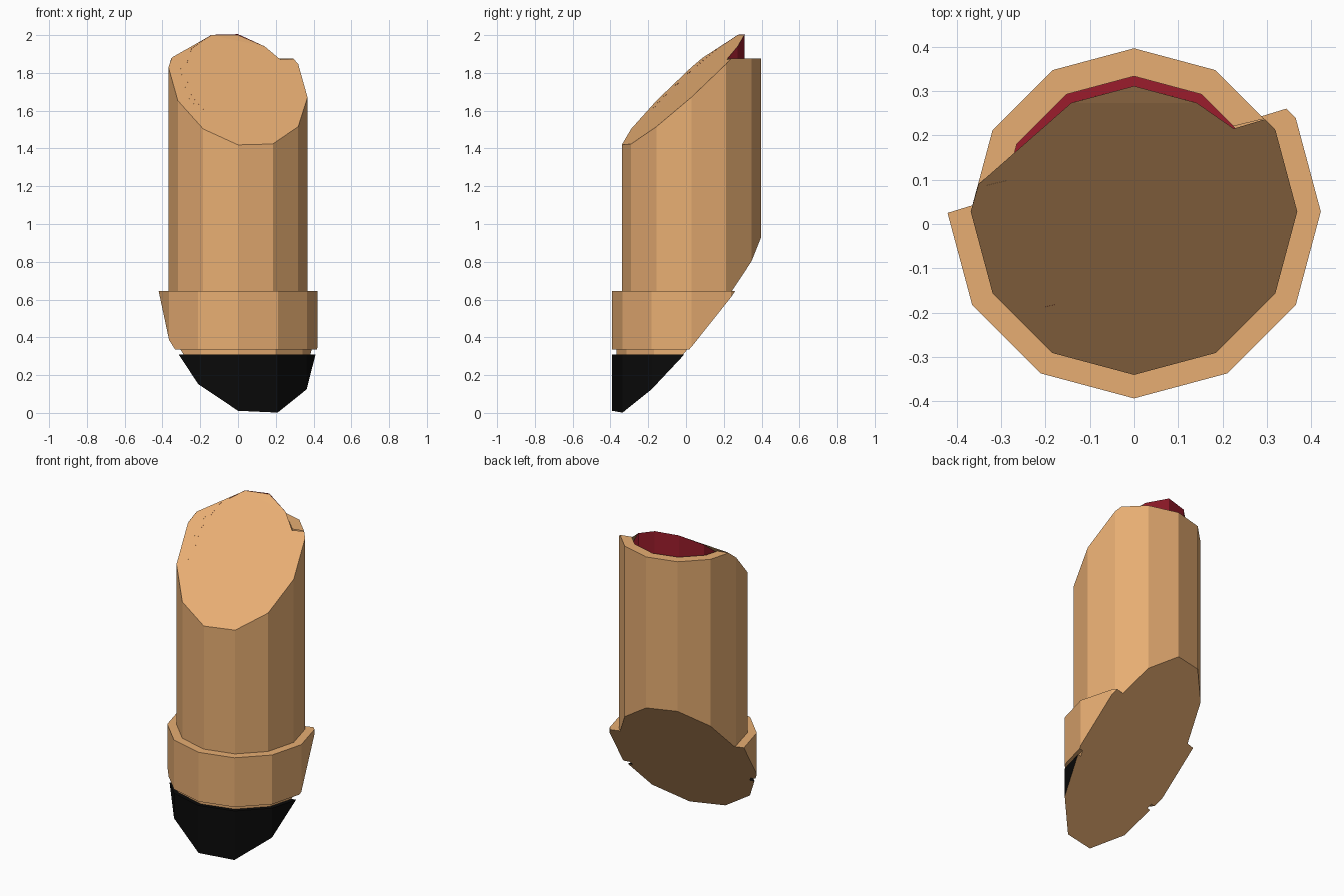
import bpy, bmesh, math
from mathutils import Vector

if "Cube" in bpy.data.objects:
    bpy.data.objects.remove(bpy.data.objects["Cube"])

CY = 0.028          # axis of the tube in y
SIDES = 12
# slanted cutting planes: z = a + b*x + c*y
BOTTOM = (0.466, -0.357, 1.16)
TOP = (1.725, -0.216, 0.90)


def material(name, rgb):
    m = bpy.data.materials.new(name)
    m.diffuse_color = (*rgb, 1)
    m.use_nodes = True
    m.node_tree.nodes["Principled BSDF"].inputs["Base Color"].default_value = m.diffuse_color
    return m


tan = material("tan", (0.80, 0.42, 0.17))
black = material("black", (0.003, 0.003, 0.003))
red = material("red", (0.33, 0.012, 0.025))


def height(plane, x, y):
    return plane[0] + plane[1] * x + plane[2] * y


def ring_xy(r, i):
    t = 2 * math.pi * i / SIDES
    return r * math.cos(t), CY + r * math.sin(t)


def slice_off(bm, plane, keep_above, cap):
    a, b, c = plane
    n = Vector((-b, -c, 1)).normalized()
    res = bmesh.ops.bisect_plane(
        bm, geom=bm.verts[:] + bm.edges[:] + bm.faces[:], dist=1e-5,
        plane_co=(0, 0, a), plane_no=n,
        clear_inner=keep_above, clear_outer=not keep_above)
    if not cap:
        return
    # close the convex section with one flat face facing down
    vs = [g for g in res["geom_cut"] if isinstance(g, bmesh.types.BMVert)]
    mid = sum((v.co for v in vs), Vector()) / len(vs)
    vs.sort(key=lambda v: math.atan2(v.co.y - mid.y, v.co.x - mid.x), reverse=True)
    bm.faces.new([bm.verts.new(v.co) for v in vs]).material_index = 1


def finish(bm, name, mats):
    me = bpy.data.meshes.new(name)
    bm.to_mesh(me)
    bm.free()
    for m in mats:
        me.materials.append(m)
    ob = bpy.data.objects.new(name, me)
    bpy.context.collection.objects.link(ob)
    return ob


def turned(name, profile, mat, close_top=False, cut_bottom=True, cut_top=False):
    """Twelve-sided turned part, sliced by the slanted planes."""
    bm = bmesh.new()
    rings = []
    for r, z in profile:
        rings.append([bm.verts.new((*ring_xy(r, i), z)) for i in range(SIDES)])
    for lo, hi in zip(rings, rings[1:]):
        for i in range(SIDES):
            j = (i + 1) % SIDES
            bm.faces.new((lo[i], lo[j], hi[j], hi[i]))
    if close_top:
        bm.faces.new(rings[-1])
    if cut_bottom:
        slice_off(bm, BOTTOM, True, True)
    if cut_top:
        slice_off(bm, TOP, False, False)
    return finish(bm, name, [mat, tan])


# Base, neck, collar and hollow upper tube
turned("base", [(0.42, -0.1), (0.42, 0.31)], black, close_top=True)
turned("neck", [(0.395, 0.31), (0.395, 0.335)], tan)
turned("collar", [(0.395, 0.335), (0.421, 0.335), (0.421, 0.645)], tan, close_top=True)
turned("tube", [(0.368, 0.645), (0.368, 1.875), (0.305, 1.875), (0.305, 1.6)],
       tan, cut_top=True)

# Red core standing just above the tube rim
turned("core", [(0.305, 1.6), (0.283, 1.6), (0.283, 2.2)], red, cut_bottom=False, cut_top=True)

# Slanted front face covering tube and core
outline = [ring_xy(0.368, i) for i in range(6, 14)]
outline += [(0.295, 0.236), (0.225, 0.215), (0.1415, 0.273), (0, 0.311),
            (-0.1415, 0.273), (-0.35, 0.09)]
bm = bmesh.new()
bm.faces.new([bm.verts.new((x, y, min(height(TOP, x, y), 2.0))) for x, y in outline])
bmesh.ops.triangulate(bm, faces=bm.faces[:])
finish(bm, "slanted_face", [tan])
